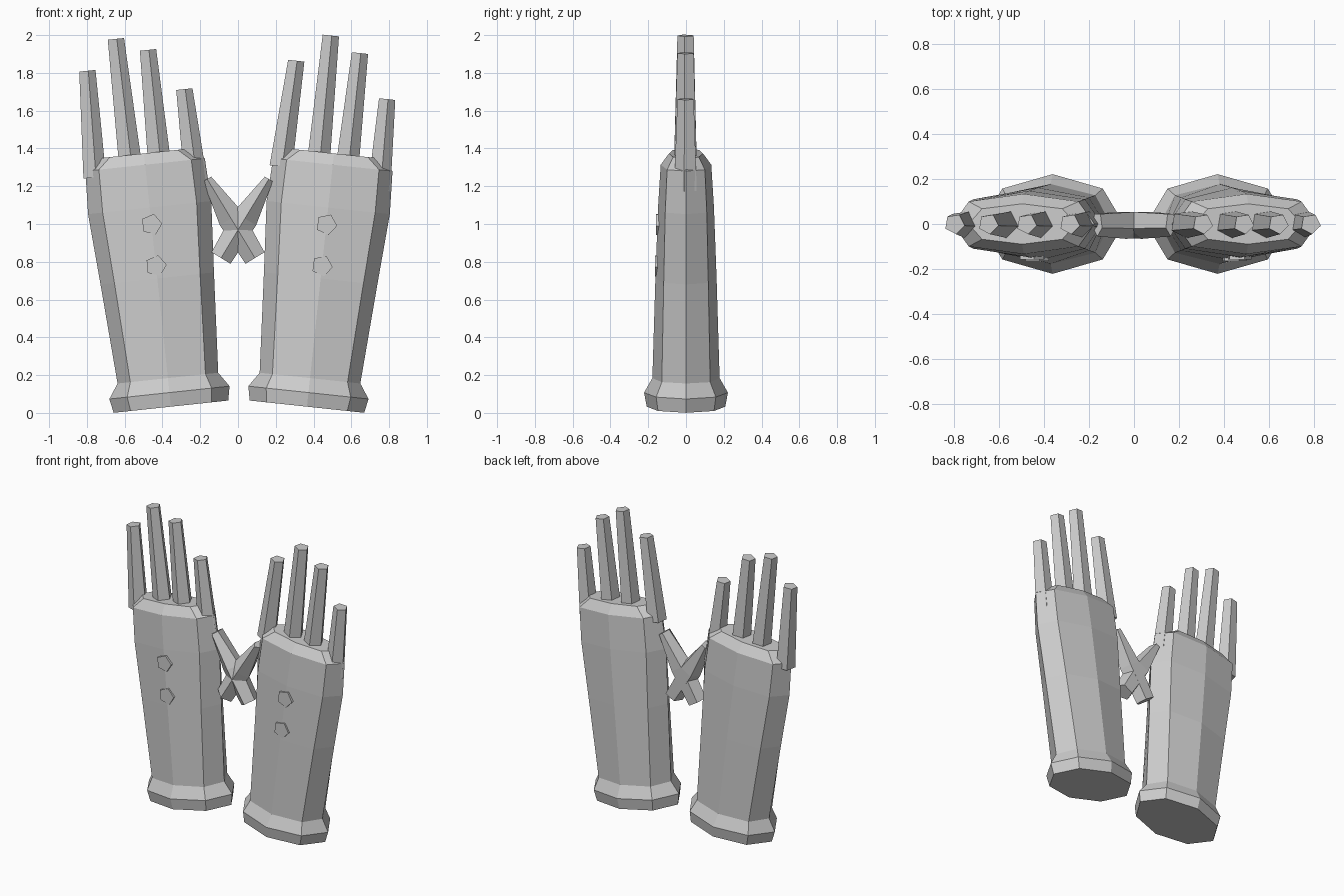
import bpy, bmesh
from math import sin, cos, pi, radians
from mathutils import Matrix, Vector

cube = bpy.data.objects.get("Cube")
if cube:
    bpy.data.objects.remove(cube, do_unlink=True)

grey = bpy.data.materials.new("plain_grey")
grey.use_nodes = True
grey.diffuse_color = (0.6, 0.6, 0.6, 1)
grey.node_tree.nodes["Principled BSDF"].inputs["Base Color"].default_value = (0.6, 0.6, 0.6, 1)


def loft(name, rings, matrix):
    """Skin a stack of equal-sided rings and cap both ends."""
    bm = bmesh.new()
    loops = [[bm.verts.new(p) for p in ring] for ring in rings]
    n = len(loops[0])
    for a, b in zip(loops, loops[1:]):
        for i in range(n):
            j = (i + 1) % n
            bm.faces.new((a[i], a[j], b[j], b[i]))
    bm.faces.new(loops[0][::-1])
    bm.faces.new(loops[-1])
    bm.transform(matrix)
    bmesh.ops.recalc_face_normals(bm, faces=bm.faces)
    mesh = bpy.data.meshes.new(name)
    bm.to_mesh(mesh)
    bm.free()
    mesh.materials.append(grey)
    obj = bpy.data.objects.new(name, mesh)
    bpy.context.collection.objects.link(obj)
    return obj


def pentagon(x, z, rx, ry, turn=0.15):
    """Five-sided ring with one corner towards the front."""
    angles = [-pi / 2 + turn + 2 * pi * i / 5 for i in range(5)]
    return [(x + rx * cos(a), ry * sin(a), z) for a in angles]


def octagon(z, half_width, corner_x, corner_y, depth):
    """Flattened eight-sided ring for the glove body."""
    return [(half_width, 0, z), (corner_x, corner_y, z), (0, depth, z), (-corner_x, corner_y, z),
            (-half_width, 0, z), (-corner_x, -corner_y, z), (0, -depth, z), (corner_x, -corner_y, z)]


# Height, half width, corner x, corner y, half depth
BODY = [
    (0.00, 0.305, 0.215, 0.148, 0.208),
    (0.075, 0.320, 0.225, 0.158, 0.222),
    (0.152, 0.268, 0.200, 0.128, 0.178),
    (0.683, 0.302, 0.228, 0.118, 0.162),
    (1.06, 0.328, 0.250, 0.110, 0.148),
    (1.288, 0.318, 0.246, 0.100, 0.134),
    (1.348, 0.240, 0.180, 0.068, 0.090),
]

# Base x, base height, tip x, tip height
FINGERS = {
    "index_finger": (-0.275, 1.25, -0.253, 1.815),
    "middle_finger": (-0.080, 1.30, -0.085, 1.967),
    "ring_finger": (0.074, 1.30, 0.078, 1.891),
    "little_finger": (0.255, 1.18, 0.247, 1.664),
}

for side, sign, x in (("left", 1, 0.365), ("right", -1, -0.355)):
    # Each glove leans outward from its cuff
    place = Matrix.Translation((x, 0, 0.033)) @ Matrix.Rotation(radians(6.1 * sign), 4, "Y")
    loft(side + "_glove_body", [octagon(*r) for r in BODY], place)

    for name, (x0, z0, x1, z1) in FINGERS.items():
        rings = [pentagon(x0, z0, 0.064, 0.064), pentagon(x1, z1, 0.046, 0.046)]
        loft(f"{side}_{name}", rings, place)

    # Raised five-sided studs down the front
    for name, z, y in (("upper", 0.97, -0.159), ("lower", 0.75, -0.164)):
        stud = place @ Matrix.Translation((0, y, z)) @ Matrix.Rotation(pi / 2, 4, "X")
        rings = [pentagon(0, depth, 0.057, 0.057, 0.3) for depth in (-0.03, 0)]
        loft(f"{side}_{name}_stud", rings, stud)

    # Thumbs cross between the gloves
    base, tip = Vector((0.09 * sign, 0, 0.82)), Vector((-0.163 * sign, 0, 1.238))
    axis = tip - base
    lean = Matrix.Rotation(radians(-31.2 * sign), 4, "Y")
    rings = [pentagon(0, axis.length * t, rx, ry, 0)
             for t, rx, ry in ((0, 0.062, 0.062), (0.5, 0.073, 0.066), (1, 0.026, 0.055))]
    loft(side + "_thumb", rings, Matrix.Translation(base) @ lean)
